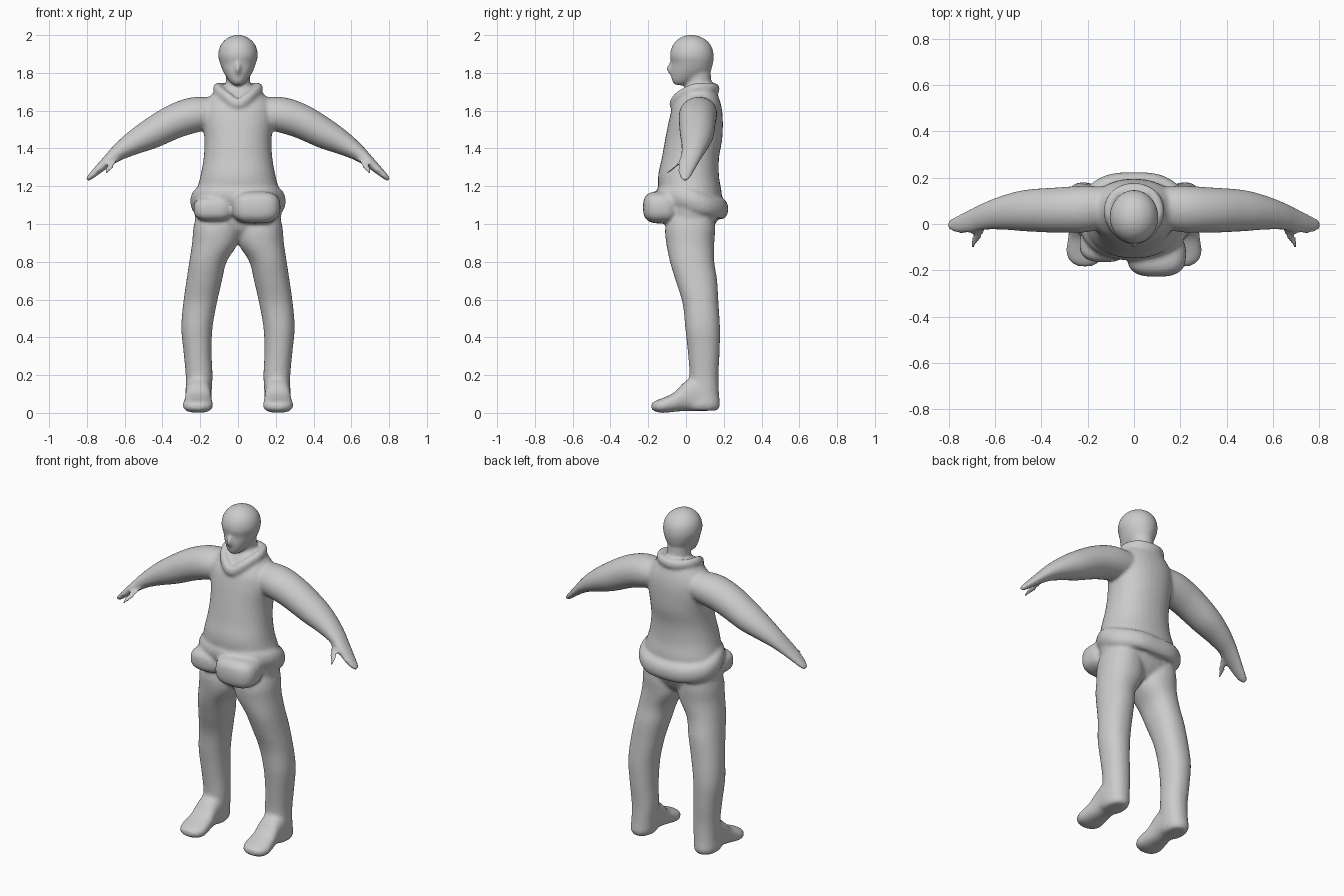
import bpy, bmesh, math
from mathutils import Vector, Matrix

grey = bpy.data.materials.new("clay_grey")
grey.diffuse_color = (0.6, 0.6, 0.6, 1)
parts = []


def finish(name, bm):
    bmesh.ops.recalc_face_normals(bm, faces=bm.faces)
    me = bpy.data.meshes.new(name)
    bm.to_mesh(me)
    bm.free()
    me.materials.append(grey)
    ob = bpy.data.objects.new(name, me)
    bpy.context.collection.objects.link(ob)
    parts.append(ob)
    return ob


def spline(keys, steps, closed=False):
    """Catmull-Rom resampling of tuples."""
    n = len(keys)
    at = (lambda i: keys[i % n]) if closed else (lambda i: keys[max(0, min(n - 1, i))])
    out = []
    for i in range(n if closed else n - 1):
        a, b, c, d = at(i - 1), at(i), at(i + 1), at(i + 2)
        for s in range(steps):
            t = s / steps
            out.append([0.5 * (2 * q + (r - p) * t + (2 * p - 5 * q + 4 * r - w) * t * t
                               + (3 * q - p - 3 * r + w) * t ** 3)
                        for p, q, r, w in zip(a, b, c, d)])
    return out if closed else out + [list(keys[-1])]


def loft(name, keys, u=(1, 0, 0), v=(0, 1, 0), power=2.0, seg=32, closed=False):
    """Skin rings of (x, y, z, radius_u, radius_v)."""
    u, v = Vector(u).normalized(), Vector(v).normalized()
    bm = bmesh.new()
    rings = []
    for x, y, z, ru, rv in spline(keys, 5, closed):
        ring = []
        for k in range(seg):
            c, s = math.cos(k * math.tau / seg), math.sin(k * math.tau / seg)
            cu = math.copysign(abs(c) ** (2 / power), c) * max(ru, 0.004)
            sv = math.copysign(abs(s) ** (2 / power), s) * max(rv, 0.004)
            ring.append(bm.verts.new(Vector((x, y, z)) + u * cu + v * sv))
        rings.append(ring)
    pairs = list(zip(rings, rings[1:])) + ([(rings[-1], rings[0])] if closed else [])
    for a, b in pairs:
        for k in range(seg):
            j = (k + 1) % seg
            bm.faces.new((a[k], a[j], b[j], b[k]))
    if not closed:
        bm.faces.new(rings[0])
        bm.faces.new(rings[-1])
    return finish(name, bm)


def stack(name, rows, x=0, power=2.0):
    """Upright loft from rows of (z, half_width, y_front, y_back)."""
    return loft(name, [(x, (f + b) / 2, z, w, (b - f) / 2) for z, w, f, b in rows], power=power)


def blob(name, loc, size, power=2.0):
    """Rounded box or ellipsoid."""
    x, y, z = loc
    a, b, c = size
    rows = []
    for i in range(9):
        t = -math.pi / 2 + math.pi * i / 8
        r = max(abs(math.cos(t)), 1e-4) ** (2 / power)
        h = math.copysign(abs(math.sin(t)) ** (2 / power), t)
        rows.append((x, y, z + c * h, a * r, b * r))
    return loft(name, rows, power=power)


def tube_loop(name, pts, r_out, r_up):
    """Closed padded band around the z axis."""
    bm = bmesh.new()
    path = [Vector(p) for p in spline(pts, 6, True)]
    n, rings = len(path), []
    for i, p in enumerate(path):
        t = path[(i + 1) % n] - path[i - 1]
        side = t.cross(Vector((0, 0, 1))).normalized()
        up = side.cross(t).normalized()
        rings.append([bm.verts.new(p + side * r_out * math.cos(k * math.tau / 14)
                                   + up * r_up * math.sin(k * math.tau / 14)) for k in range(14)])
    for i in range(n):
        a, b = rings[i], rings[(i + 1) % n]
        for k in range(14):
            j = (k + 1) % 14
            bm.faces.new((a[k], a[j], b[j], b[k]))
    return finish(name, bm)


# Torso with hips
stack("torso", [(0.92, 0.10, -0.04, 0.10), (0.97, 0.19, -0.09, 0.14), (1.05, 0.23, -0.115, 0.175),
                (1.15, 0.225, -0.14, 0.19), (1.25, 0.20, -0.148, 0.175), (1.35, 0.182, -0.128, 0.175),
                (1.45, 0.178, -0.11, 0.192), (1.55, 0.19, -0.09, 0.195), (1.62, 0.185, -0.07, 0.188),
                (1.68, 0.145, -0.035, 0.17), (1.72, 0.10, -0.005, 0.15), (1.74, 0.06, 0.02, 0.12)],
      power=2.2)

# Neck and head
stack("neck", [(1.66, 0.07, 0.0, 0.14), (1.74, 0.064, 0.0, 0.135), (1.82, 0.065, 0.0, 0.13)])
stack("head", [(1.735, 0.022, -0.055, -0.01), (1.75, 0.04, -0.07, 0.03), (1.775, 0.06, -0.078, 0.09),
               (1.81, 0.08, -0.08, 0.13), (1.85, 0.095, -0.077, 0.143), (1.89, 0.105, -0.085, 0.147),
               (1.935, 0.098, -0.076, 0.138), (1.97, 0.075, -0.052, 0.112), (1.992, 0.042, -0.02, 0.075),
               (2.001, 0.01, 0.01, 0.04)])
blob("nose", (0, -0.083, 1.822), (0.014, 0.02, 0.03))

# Padded hood collar, dipping to a V at the front
tube_loop("collar", [(0, -0.065, 1.635), (0.065, -0.035, 1.675), (0.108, 0.045, 1.715), (0.08, 0.125, 1.72),
                     (0, 0.155, 1.715), (-0.08, 0.125, 1.72), (-0.108, 0.045, 1.715),
                     (-0.065, -0.035, 1.675)], 0.024, 0.03)

# Belt roll, lower at the back
tube_loop("belt", [(0, -0.125, 1.155), (0.14, -0.095, 1.15), (0.212, 0.0, 1.135), (0.205, 0.10, 1.10),
                   (0.12, 0.175, 1.085), (0, 0.19, 1.08), (-0.12, 0.175, 1.085), (-0.205, 0.10, 1.10),
                   (-0.212, 0.0, 1.135), (-0.14, -0.095, 1.15)], 0.034, 0.055)

# Waist pouches
blob("large_pouch", (0.097, -0.13, 1.088), (0.128, 0.098, 0.086), 2.8)
blob("small_pouch", (-0.13, -0.085, 1.08), (0.105, 0.08, 0.065), 2.8)

for s, side in ((1, "left"), (-1, "right")):
    # Arm tapering into the palm
    loft(side + "_arm", [(s * x, y, z, a, b) for x, y, z, a, b in (
        (0.08, 0.075, 1.60, 0.08, 0.08), (0.20, 0.065, 1.585, 0.10, 0.098),
        (0.33, 0.06, 1.545, 0.098, 0.092), (0.465, 0.058, 1.475, 0.09, 0.08),
        (0.56, 0.05, 1.425, 0.075, 0.062), (0.64, 0.035, 1.375, 0.06, 0.043),
        (0.70, 0.015, 1.325, 0.052, 0.03), (0.755, 0.0, 1.275, 0.04, 0.021),
        (0.79, -0.004, 1.243, 0.025, 0.014), (0.802, -0.004, 1.234, 0.01, 0.008))],
        u=(0, 1, 0), v=(s * 0.5, 0, 0.87))
    # Thumb
    loft(side + "_thumb", [(s * x, y, z, a, a) for x, y, z, a in (
        (0.65, 0.0, 1.355, 0.03), (0.675, -0.045, 1.315, 0.024),
        (0.69, -0.08, 1.285, 0.018), (0.695, -0.103, 1.27, 0.01))],
        u=(1, 0, 0), v=(0, 0.6, 0.8))
    # Leg
    loft(side + "_leg", [(s * (i + o) / 2, (f + b) / 2, z, (o - i) / 2, (b - f) / 2)
                         for z, i, o, f, b in (
        (1.05, 0.02, 0.22, -0.09, 0.15), (0.98, 0.0, 0.236, -0.11, 0.155),
        (0.90, 0.0, 0.243, -0.105, 0.15), (0.80, 0.06, 0.258, -0.085, 0.15),
        (0.70, 0.085, 0.273, -0.055, 0.165), (0.58, 0.112, 0.29, -0.018, 0.172),
        (0.45, 0.135, 0.30, -0.004, 0.18), (0.32, 0.14, 0.288, 0.01, 0.178),
        (0.20, 0.135, 0.277, 0.018, 0.172), (0.10, 0.14, 0.277, 0.005, 0.175),
        (0.04, 0.145, 0.28, 0.0, 0.18), (0.012, 0.16, 0.265, 0.02, 0.165))], power=2.2)
    # Foot
    loft(side + "_foot", [(s * x, y, (lo + hi) / 2, w, (hi - lo) / 2) for x, y, w, lo, hi in (
        (0.21, 0.15, 0.05, 0.015, 0.12), (0.21, 0.08, 0.068, 0.008, 0.20),
        (0.21, 0.0, 0.068, 0.01, 0.17), (0.211, -0.06, 0.074, 0.006, 0.11),
        (0.212, -0.12, 0.08, 0.0, 0.08), (0.212, -0.16, 0.065, 0.006, 0.065),
        (0.212, -0.183, 0.03, 0.02, 0.05))], v=(0, 0, 1), power=2.4)

# Fuse everything into one soft skin
bpy.ops.object.select_all(action='DESELECT')
for ob in parts:
    ob.select_set(True)
bpy.context.view_layer.objects.active = parts[0]
bpy.ops.object.join()
figure = bpy.context.view_layer.objects.active
figure.name = "clothed_figure"
remesh = figure.modifiers.new("skin", 'REMESH')
remesh.mode = 'VOXEL'
remesh.voxel_size = 0.01
remesh.use_smooth_shade = True
soften = figure.modifiers.new("soften", 'SMOOTH')
soften.factor = 0.5
soften.iterations = 6
